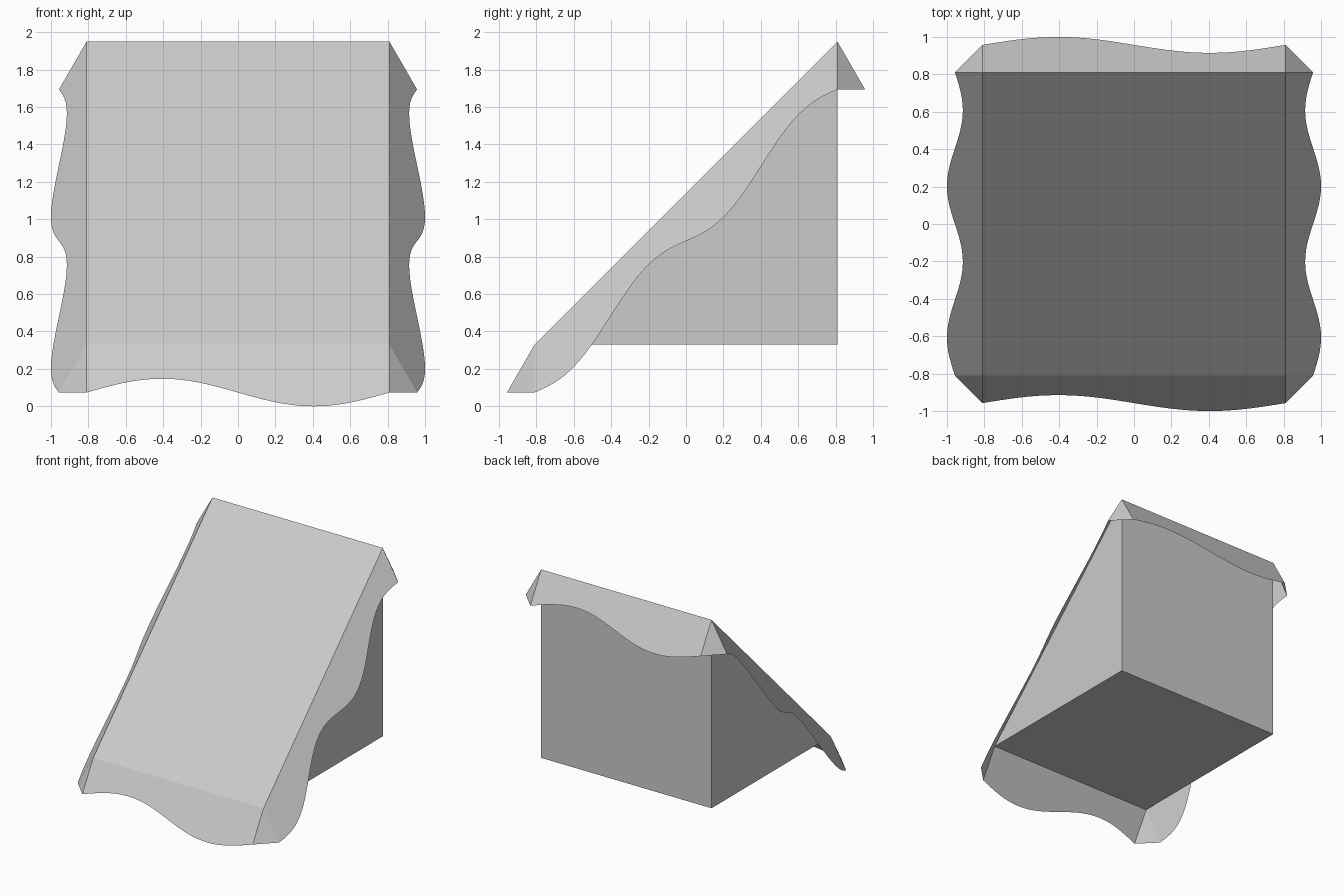
import bpy, bmesh
from math import sin, pi
from mathutils import Vector

if "Cube" in bpy.data.objects:
    bpy.data.objects.remove(bpy.data.objects["Cube"])

H = 0.81                      # half width of the wedge
Z0 = 0.329                    # underside of the wedge
DROP, WAVE = 0.295, 0.085     # skirt length and ripple size
OUT, DOWN = 0.5, -0.866       # skirt hangs 30 degrees off vertical
SEG = 48


def finish(bm, name):
    bmesh.ops.remove_doubles(bm, verts=bm.verts[:], dist=1e-5)
    mesh = bpy.data.meshes.new(name)
    bm.to_mesh(mesh)
    bm.free()
    obj = bpy.data.objects.new(name, mesh)
    bpy.context.collection.objects.link(obj)
    return obj


# Solid wedge: triangular side profile extruded across x
bm = bmesh.new()
profile = [(-H, Z0), (H, Z0), (H, Z0 + 2 * H)]
side = bm.faces.new([bm.verts.new((-H, y, z)) for y, z in profile])
ext = bmesh.ops.extrude_face_region(bm, geom=[side])
moved = [g for g in ext["geom"] if isinstance(g, bmesh.types.BMVert)]
bmesh.ops.translate(bm, verts=moved, vec=(2 * H, 0, 0))
bmesh.ops.recalc_face_normals(bm, faces=bm.faces[:])
finish(bm, "wedge_body")

# Rippled skirt hanging from the four edges of the sloped top
bm = bmesh.new()


def skirt_side(a, b, outward, waves, sign=1):
    a, b = Vector(a), Vector(b)
    hang = Vector((outward[0] * OUT, outward[1] * OUT, DOWN))
    top, low = [], []
    for i in range(SEG + 1):
        t = i / SEG
        p = a.lerp(b, t)
        length = DROP + sign * WAVE * sin(2 * pi * waves * t)
        top.append(bm.verts.new(p))
        low.append(bm.verts.new(p + hang * length))
    for i in range(SEG):
        bm.faces.new((top[i], low[i], low[i + 1], top[i + 1]))


def skirt_corner(sx, sy, z):
    p = Vector((sx * H, sy * H, z))
    ends = [p + Vector((sx * OUT, 0, DOWN)) * DROP,
            p + Vector((0, sy * OUT, DOWN)) * DROP]
    if sx * sy < 0:
        ends.reverse()
    bm.faces.new([bm.verts.new(v) for v in [p] + ends])


ZT = Z0 + 2 * H
skirt_side((-H, -H, Z0), (H, -H, Z0), (0, -1), 1, -1)    # front
skirt_side((H, H, ZT), (-H, H, ZT), (0, 1), 1, -1)       # back
skirt_side((H, -H, Z0), (H, H, ZT), (1, 0), 2)           # right
skirt_side((-H, H, ZT), (-H, -H, Z0), (-1, 0), 2, -1)    # left
for sx in (-1, 1):
    skirt_corner(sx, -1, Z0)
    skirt_corner(sx, 1, ZT)
finish(bm, "cloth_skirt")
